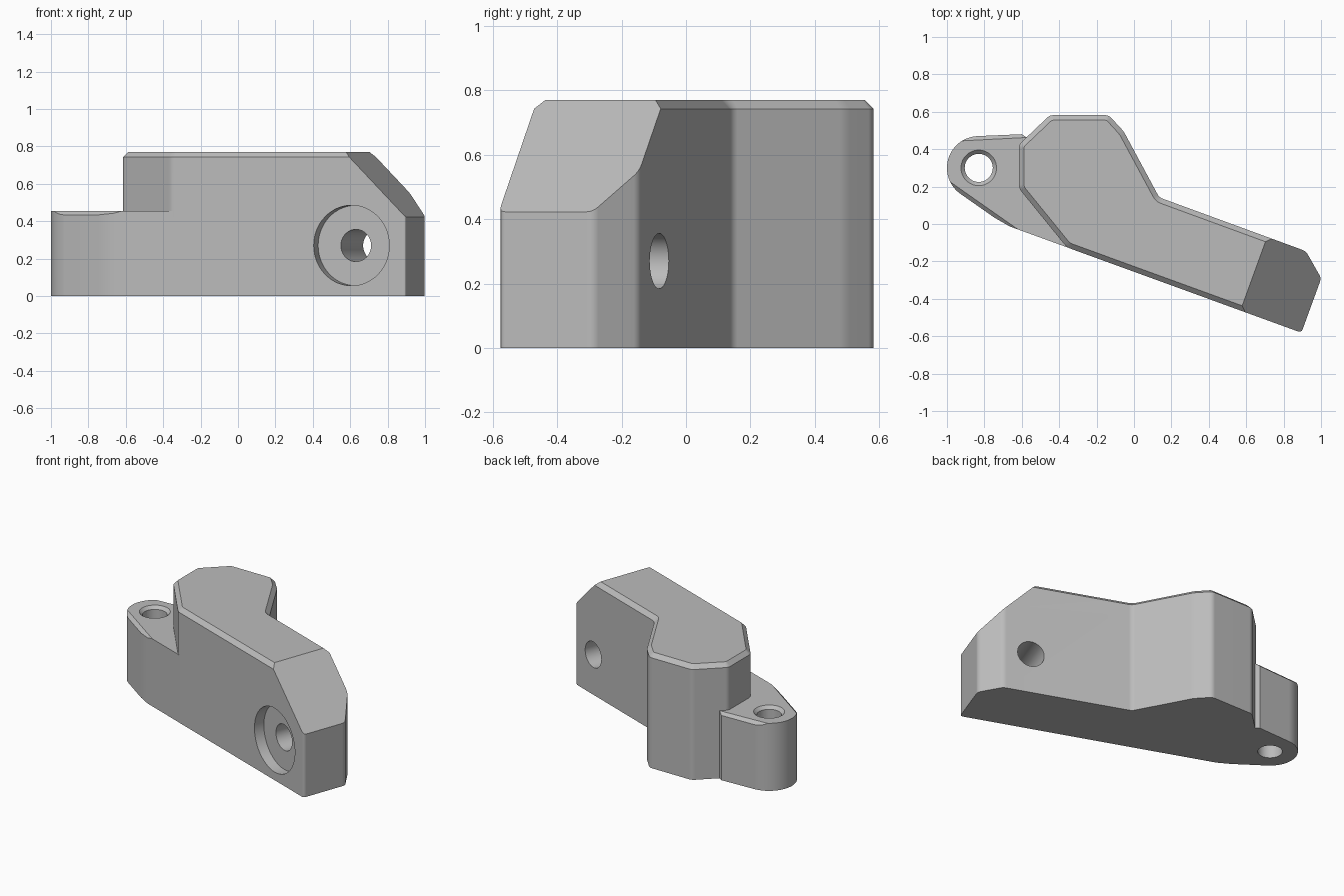
import bpy, bmesh
from math import radians, cos, sin
from mathutils import Vector, Matrix

old = bpy.data.objects.get("Cube")
if old:
    bpy.data.objects.remove(old, do_unlink=True)

grey = bpy.data.materials.new("plain_grey")
grey.use_nodes = True
tone = (0.5, 0.5, 0.5, 1)
grey.diffuse_color = tone
grey.node_tree.nodes["Principled BSDF"].inputs["Base Color"].default_value = tone

# Arm axis, turned 20 degrees clockwise from x
TURN = radians(20)
ALONG = Vector((cos(TURN), -sin(TURN), 0))
ACROSS = Vector((sin(TURN), cos(TURN), 0))
FRONT, BACK, END = -0.24, 0.178, 1.04


def arm(s, t, z=0):
    return ALONG * s + ACROSS * t + Vector((0, 0, z))


def rounded(points, size, steps=4):
    """Replace each corner with a short curve."""
    out = []
    for i, p in enumerate(points):
        p = Vector(p).to_3d()
        a = p + (Vector(points[i - 1]).to_3d() - p).normalized() * size
        b = p + (Vector(points[(i + 1) % len(points)]).to_3d() - p).normalized() * size
        for k in range(steps + 1):
            u = k / steps
            out.append(a * (1 - u) ** 2 + p * 2 * u * (1 - u) + b * u * u)
    return out


def prism(name, outline, height, chamfer=0, cuts=()):
    """Extrude an outline, chamfer its top rim, then trim it by planes."""
    bm = bmesh.new()
    base = bm.faces.new([bm.verts.new(Vector(p).to_3d()) for p in outline])
    top = bmesh.ops.extrude_face_region(bm, geom=[base])["geom"]
    verts = [v for v in top if isinstance(v, bmesh.types.BMVert)]
    face = [f for f in top if isinstance(f, bmesh.types.BMFace)][0]
    bmesh.ops.translate(bm, verts=verts, vec=(0, 0, height - chamfer))
    bmesh.ops.recalc_face_normals(bm, faces=bm.faces)
    if chamfer:
        bmesh.ops.inset_region(bm, faces=[face], thickness=chamfer, use_even_offset=True)
        for v in face.verts:
            v.co.z = height
    for point, normal in cuts:
        cut = bmesh.ops.bisect_plane(bm, geom=bm.verts[:] + bm.edges[:] + bm.faces[:],
                                     plane_co=point, plane_no=normal, clear_outer=True)
        rim = [e for e in cut["geom_cut"] if isinstance(e, bmesh.types.BMEdge)]
        bmesh.ops.contextual_create(bm, geom=rim)
    bmesh.ops.recalc_face_normals(bm, faces=bm.faces)
    return finish(name, bm)


def finish(name, bm):
    mesh = bpy.data.meshes.new(name)
    bm.to_mesh(mesh)
    bm.free()
    mesh.materials.append(grey)
    obj = bpy.data.objects.new(name, mesh)
    bpy.context.collection.objects.link(obj)
    return obj


def drill(name, centre, direction, r1, r2, length):
    """Round cutter starting at centre and running along direction."""
    bm = bmesh.new()
    turn = Vector(direction).to_track_quat("Z", "Y").to_matrix().to_4x4()
    place = Matrix.Translation(centre) @ turn @ Matrix.Translation((0, 0, length / 2))
    bmesh.ops.create_cone(bm, cap_ends=True, segments=64, radius1=r1, radius2=r2,
                          depth=length, matrix=place)
    return finish(name, bm)


def combine(target, other, operation):
    mod = target.modifiers.new(operation.lower(), "BOOLEAN")
    mod.operation, mod.object, mod.solver = operation, other, "EXACT"
    bpy.context.view_layer.objects.active = target
    bpy.ops.object.modifier_apply(modifier=mod.name)
    bpy.data.objects.remove(other, do_unlink=True)


# Main body: bent block with chamfered top and a sloped nose
slope = (arm(0.693, 0, 0.77), ALONG + Vector((0, 0, 1)))
outline = [(-0.615, 0.425), (-0.45, 0.582), (-0.135, 0.582), (-0.055, 0.495), (0.135, 0.142),
           arm(0.913, BACK), arm(END, 0.07), arm(END, FRONT),
           arm(-0.295, FRONT), (-0.615, 0.19)]
body = prism("clamp_body", rounded(outline, 0.02), 0.77, 0.027, [slope])

# Pivot lug: rounded ear with two chamfered top edges
pivot = Vector((-0.83, 0.30, 0))
R = 0.17
arc = [pivot + Vector((cos(a), sin(a), 0)) * R
       for a in (radians(93 + 142 * k / 24) for k in range(25))]
lug_outline = arc + [(-0.745, 0.033), arm(-0.62, FRONT + 0.0005), arm(-0.24, FRONT + 0.0005),
                     (-0.40, 0.30), (-0.54, 0.44), (-0.60, 0.48)]
bevels = []
for angle in (93, 235):
    out = Vector((cos(radians(angle)), sin(radians(angle)), 0))
    bevels.append((pivot + out * (R - 0.021) + Vector((0, 0, 0.455)), out + Vector((0, 0, 1))))
lug = prism("pivot_lug", lug_outline, 0.455, 0, bevels)
combine(body, lug, "UNION")

# Counterbored cross hole and countersunk pivot hole
cutters = [
    drill("counterbore", arm(0.733, FRONT - 0.1, 0.27), ACROSS, 0.215, 0.215, 0.17),
    drill("cross_hole", arm(0.733, FRONT - 0.2, 0.27), ACROSS, 0.086, 0.086, 0.9),
    drill("pivot_hole", pivot - Vector((0, 0, 0.1)), (0, 0, 1), 0.075, 0.075, 0.8),
    drill("countersink", pivot + Vector((0, 0, 0.425)), (0, 0, 1), 0.065, 0.115, 0.05),
]
for cutter in cutters:
    combine(body, cutter, "DIFFERENCE")

# Smooth the rounded corners, keep flat faces flat
bpy.ops.object.select_all(action="DESELECT")
body.select_set(True)
bpy.context.view_layer.objects.active = body
bpy.ops.object.shade_smooth_by_angle(angle=radians(25))
weighted = body.modifiers.new("flat_faces", "WEIGHTED_NORMAL")
weighted.keep_sharp = True
